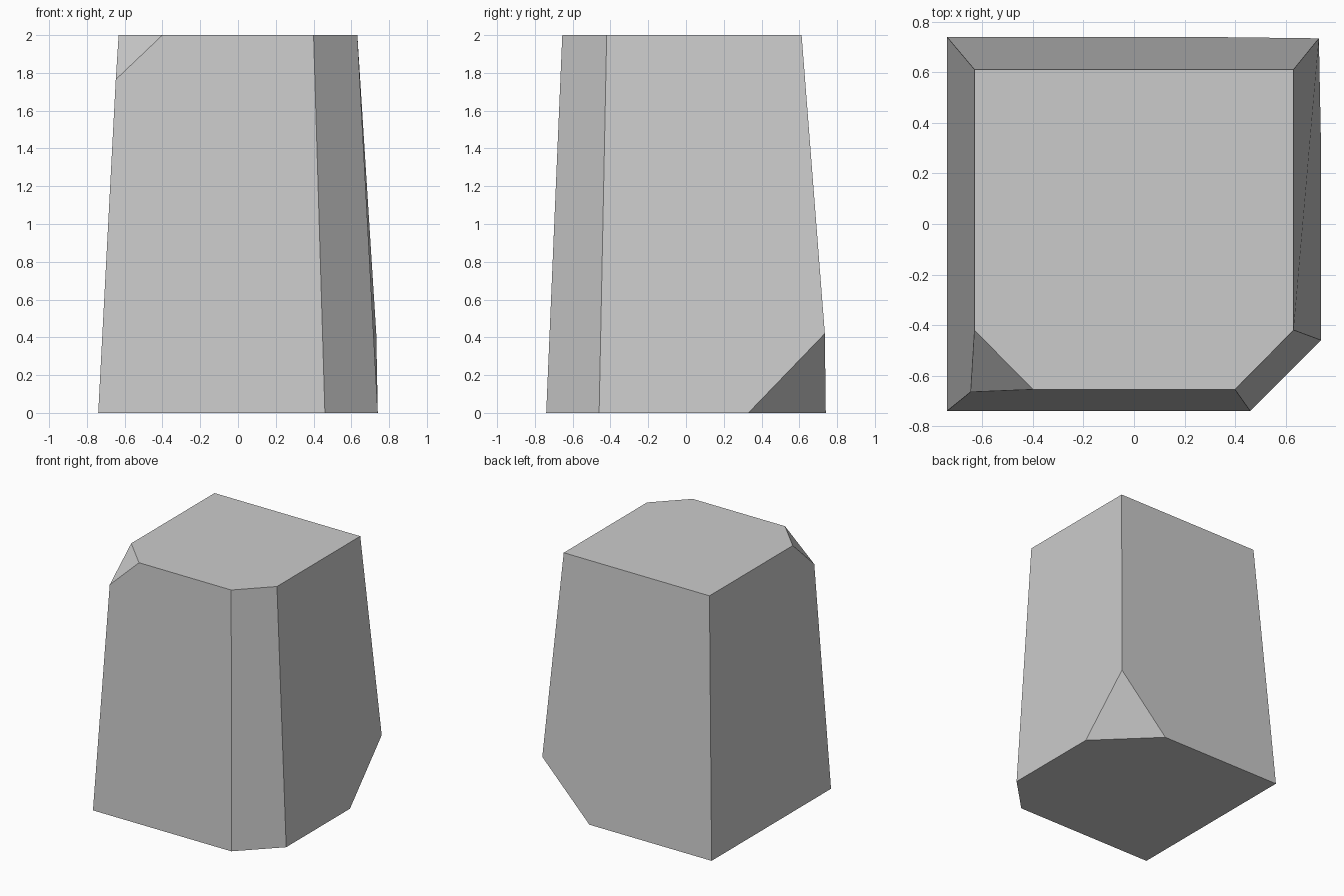
import bpy
import bmesh
import math

default_cube = bpy.data.objects.get("Cube")
if default_cube:
    bpy.data.objects.remove(default_cube, do_unlink=True)

# Plain grey stone
stone = bpy.data.materials.new("stone_grey")
stone.use_nodes = True
grey = (0.6, 0.6, 0.6, 1.0)
stone.diffuse_color = grey
stone.node_tree.nodes["Principled BSDF"].inputs["Base Color"].default_value = grey

# Tapered block: bottom outline, top outline and the tips of the two chipped corners
bottom_z, top_z = 0.0, 2.0
base = [(-0.74, -0.74), (0.46, -0.74), (0.74, -0.46),
        (0.74, 0.33), (0.32, 0.74), (-0.74, 0.74)]
crown = [(-0.40, -0.655), (0.40, -0.655), (0.632, -0.42),
         (0.632, 0.612), (-0.632, 0.612), (-0.632, -0.42)]
chip_tips = [(0.732, 0.735, 0.42), (-0.647, -0.665, 1.765)]

bm = bmesh.new()
for x, y in base:
    bm.verts.new((x, y, bottom_z))
for x, y in crown:
    bm.verts.new((x, y, top_z))
for tip in chip_tips:
    bm.verts.new(tip)
bmesh.ops.convex_hull(bm, input=bm.verts[:])

# Merge the hull triangles into broad flat facets
bmesh.ops.dissolve_limit(bm, angle_limit=math.radians(6),
                         verts=bm.verts[:], edges=bm.edges[:])
bmesh.ops.recalc_face_normals(bm, faces=bm.faces[:])

mesh = bpy.data.meshes.new("stone_block")
bm.to_mesh(mesh)
bm.free()
mesh.materials.append(stone)
block = bpy.data.objects.new("stone_block", mesh)
bpy.context.collection.objects.link(block)
